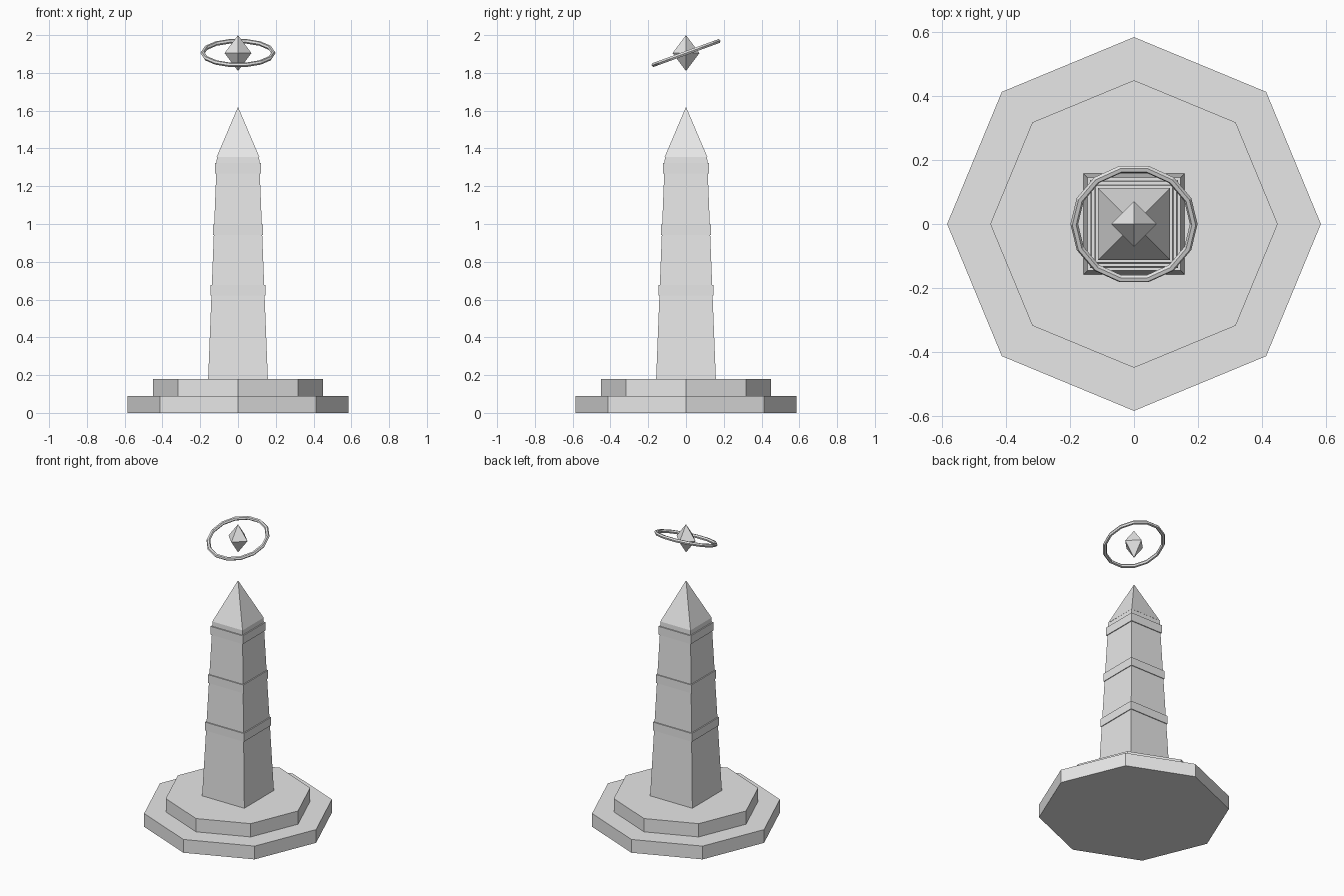
import bpy, math

if "Cube" in bpy.data.objects:
    bpy.data.objects.remove(bpy.data.objects["Cube"])

stone = bpy.data.materials.new("pale_grey_stone")
stone.diffuse_color = (0.8, 0.8, 0.8, 1)
stone.use_nodes = True
stone.node_tree.nodes["Principled BSDF"].inputs["Base Color"].default_value = stone.diffuse_color


def make(name, verts, faces):
    me = bpy.data.meshes.new(name)
    me.from_pydata(verts, [], faces)
    me.materials.append(stone)
    ob = bpy.data.objects.new(name, me)
    bpy.context.collection.objects.link(ob)
    return ob


def ring_pts(n, r, z, start=0.0):
    return [(r * math.cos(start + 2 * math.pi * i / n),
             r * math.sin(start + 2 * math.pi * i / n), z) for i in range(n)]


def prism(name, n, r0, r1, z0, z1, start=0.0):
    """Tapered n-sided prism."""
    v = ring_pts(n, r0, z0, start) + ring_pts(n, r1, z1, start)
    f = [(i, (i + 1) % n, n + (i + 1) % n, n + i) for i in range(n)]
    f += [tuple(range(n))[::-1], tuple(range(n, 2 * n))]
    return make(name, v, f)


def square(name, h0, h1, z0, z1):
    """Tapered square block given by half widths."""
    s = math.sqrt(2)
    return prism(name, 4, h0 * s, h1 * s, z0, z1, math.pi / 4)


# Octagonal steps
prism("lower_step", 8, 0.585, 0.585, 0.0, 0.09)
prism("upper_step", 8, 0.45, 0.45, 0.09, 0.18)

# Tapered shaft with three raised bands
square("shaft", 0.158, 0.112, 0.18, 1.355)
for i, (z, h) in enumerate([(0.65, 0.146), (0.97, 0.133), (1.295, 0.121)]):
    square(f"band_{i + 1}", h, h, z - 0.028, z + 0.028)

# Pyramid cap
c = ring_pts(4, 0.113 * math.sqrt(2), 1.355, math.pi / 4) + [(0, 0, 1.62)]
make("pyramid_cap", c, [(i, (i + 1) % 4, 4) for i in range(4)] + [(3, 2, 1, 0)])

# Floating crystal
c = ring_pts(4, 0.071, 1.905) + [(0, 0, 2.0), (0, 0, 1.81)]
make("crystal", c, [(i, (i + 1) % 4, 4) for i in range(4)]
     + [((i + 1) % 4, i, 5) for i in range(4)])

# Tilted halo ring around the crystal
bpy.ops.mesh.primitive_torus_add(major_segments=14, minor_segments=6,
                                 major_radius=0.187, minor_radius=0.012,
                                 location=(0, 0, 1.905),
                                 rotation=(math.radians(20), 0, 0))
halo = bpy.context.object
halo.name = "halo_ring"
halo.data.materials.clear()
halo.data.materials.append(stone)
for p in halo.data.polygons:
    p.use_smooth = False
